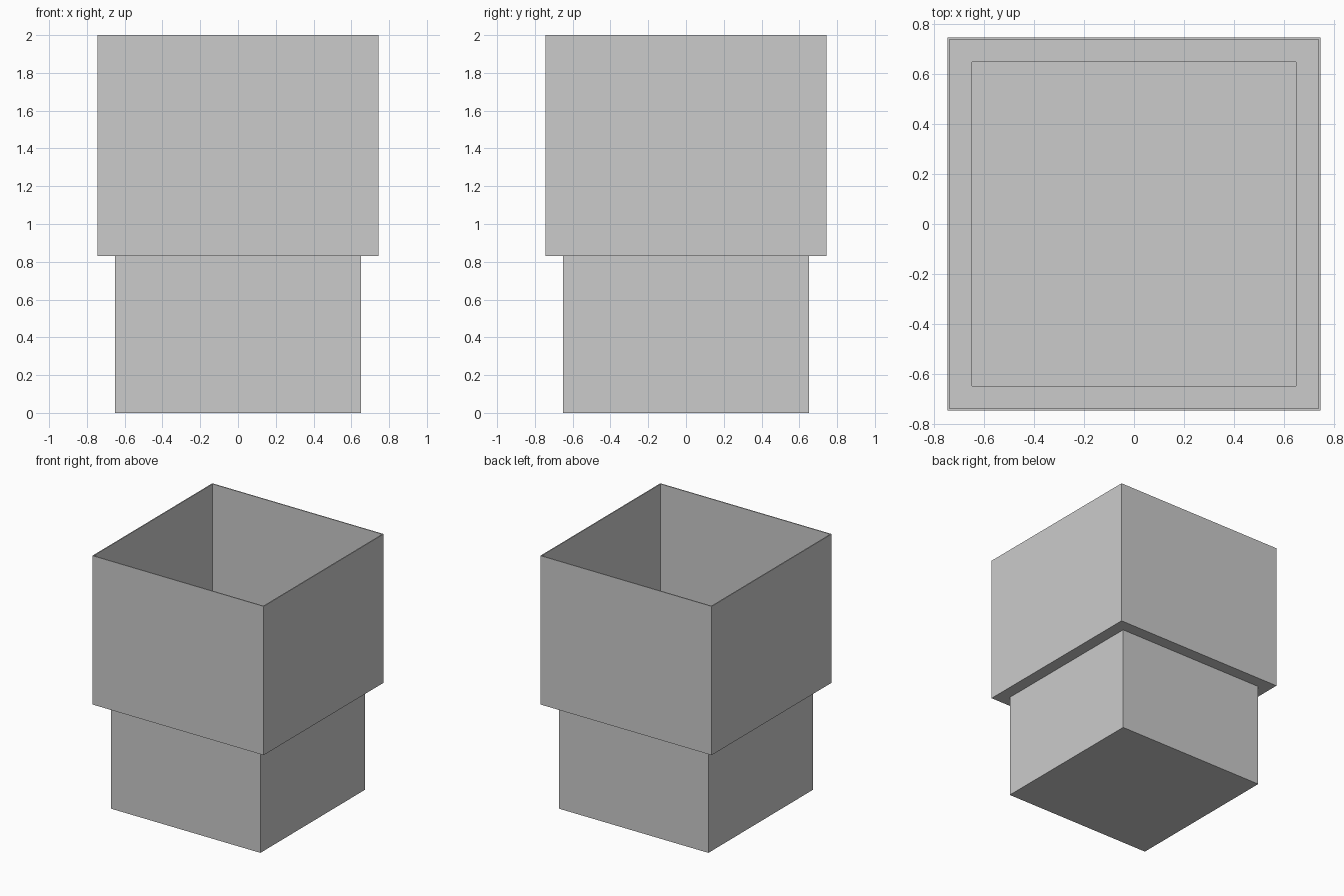
import bpy
import bmesh

if "Cube" in bpy.data.objects:
    bpy.data.objects.remove(bpy.data.objects["Cube"])

# Half-width and height of each square ring, from the outer base,
# up the outside, over the thin rim and down the inside to the floor
PROFILE = [
    (0.65, 0.0),
    (0.65, 0.83),
    (0.745, 0.83),
    (0.745, 2.0),
    (0.737, 2.0),
    (0.737, 0.838),
    (0.647, 0.838),
    (0.647, 0.008),
]


def square_ring(bm, half, z):
    corners = [(-1, -1), (1, -1), (1, 1), (-1, 1)]
    return [bm.verts.new((sx * half, sy * half, z)) for sx, sy in corners]


def stepped_box(name, profile):
    bm = bmesh.new()
    rings = [square_ring(bm, h, z) for h, z in profile]
    # Walls, ledges and rim
    for a, b in zip(rings, rings[1:]):
        for i in range(4):
            j = (i + 1) % 4
            bm.faces.new((a[i], a[j], b[j], b[i]))
    # Underside and inner floor
    bm.faces.new(rings[0][::-1])
    bm.faces.new(rings[-1])
    bmesh.ops.recalc_face_normals(bm, faces=bm.faces)
    mesh = bpy.data.meshes.new(name)
    bm.to_mesh(mesh)
    bm.free()
    obj = bpy.data.objects.new(name, mesh)
    bpy.context.collection.objects.link(obj)
    return obj


# Open-topped container with a narrower base
stepped_box("stepped_container", PROFILE)
